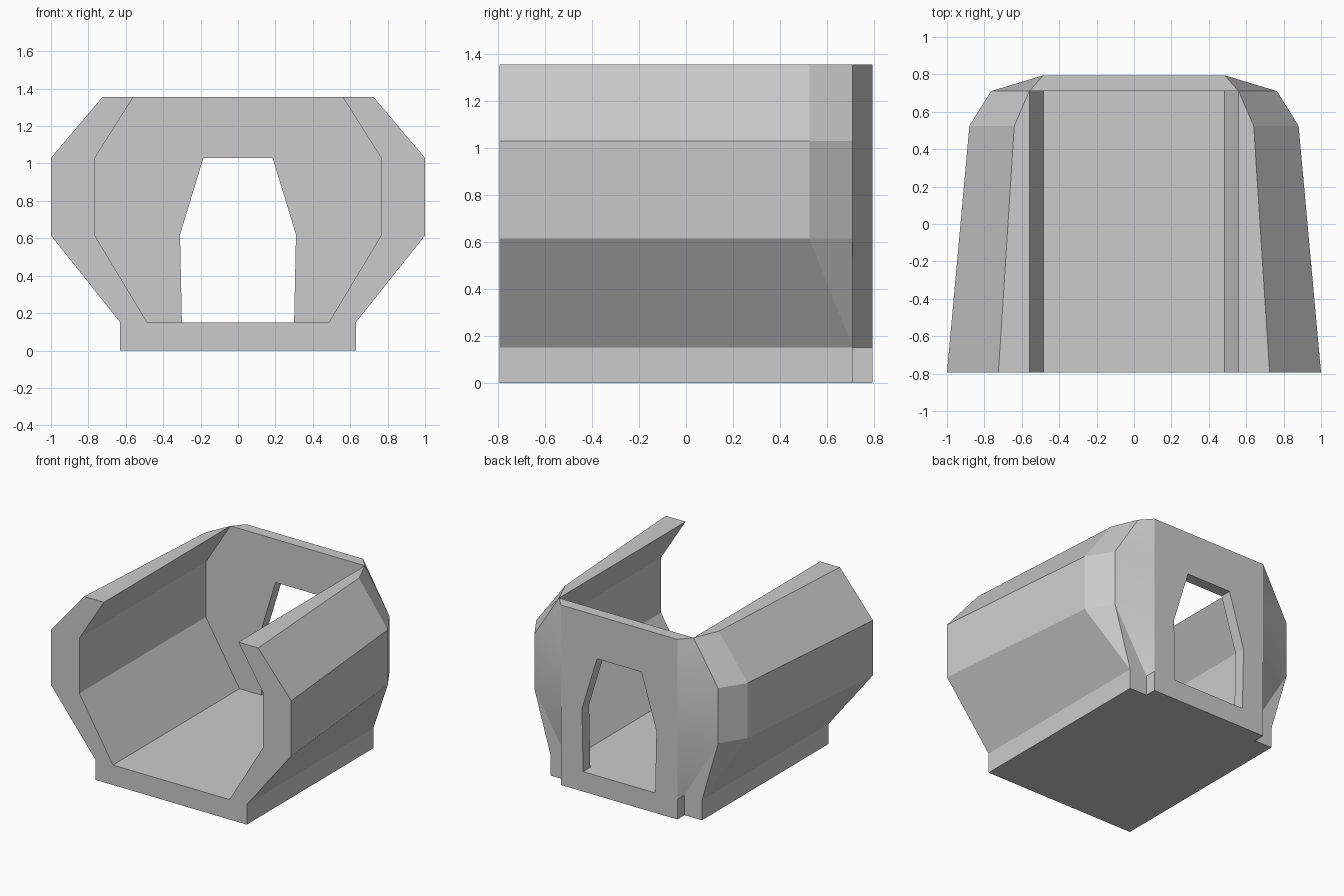
import bpy, bmesh

if "Cube" in bpy.data.objects:
    bpy.data.objects.remove(bpy.data.objects["Cube"])

FRONT, MID, END, BACK = -0.795, 0.525, 0.71, 0.795   # stations along y
Z = [0.15, 0.615, 1.03, 1.355]                       # profile heights
OUT_FRONT = [0.63, 1.0, 1.0, 0.725]                  # outer half widths
OUT_MID = [0.63, 0.88, 0.88, 0.64]
INNER = [0.485, 0.765, 0.765, 0.56]                  # inner half widths
PANEL = 0.485
DOOR = [(0.3, 0.15), (0.31, 0.62), (0.185, 1.03)]

bm = bmesh.new()


def vert(x, y, z):
    return bm.verts.new((x, y, z))


def ring(widths, y):
    return [vert(x, y, z) for x, z in zip(widths, Z)]


def face(*vs, smooth=False):
    f = bm.faces.new(vs)
    f.smooth = smooth


def strip(a, b, smooth=False):
    for i in range(len(a) - 1):
        face(a[i], a[i + 1], b[i + 1], b[i], smooth=smooth)


# Half-profile points, each from bottom to top
o = ring(OUT_FRONT, FRONT)
i = ring(INNER, FRONT)
m = ring(OUT_MID, MID)
m[0].co.y = END
e = ring(INNER, END)
p = ring([PANEL] * 4, BACK)
o0, b0 = vert(0.63, FRONT, 0), vert(0.63, END, 0)
e0, p0 = vert(PANEL, END, 0), vert(PANEL, BACK, 0)
cf0, cf1 = vert(0, FRONT, 0), vert(0, FRONT, Z[0])
cb0, ct_in, ct_out = vert(0, BACK, 0), vert(0, END, Z[3]), vert(0, BACK, Z[3])
din = [vert(x, END, z) for x, z in DOOR + [(0, 1.03)]]
dout = [vert(x, BACK, z) for x, z in DOOR + [(0, 1.03)]]
sill_in, sill_out = vert(0, END, Z[0]), vert(0, BACK, Z[0])

# Front rim, outer wall, tapered shoulder, inner wall
strip(o, i)
face(o0, o[0], i[0], cf1, cf0)
strip(o, m)
strip(m[1:], e[1:])
face(m[0], m[1], e[1])
face(m[0], e[1], e[0])
strip(i, e)
face(o[3], m[3], e[3], i[3])

# Base block with stepped back corner
face(o0, o[0], m[0], b0)
face(b0, m[0], e[0], e0)
face(e0, e[0], p[0], p0)
face(o0, b0, e0, p0, cb0, cf0)
face(i[0], e[0], din[0], sill_in, cf1)

# Back cap and wall with the doorway
strip(e, p, smooth=True)
face(e[3], p[3], ct_out, ct_in)
face(*e, ct_in, *reversed(din))
face(p0, *p, ct_out, *reversed(dout), sill_out, cb0)
strip(din, dout)
face(din[0], dout[0], sill_out, sill_in)

# Mirror the half shell
geom = bm.verts[:] + bm.edges[:] + bm.faces[:]
dup = bmesh.ops.duplicate(bm, geom=geom)["geom"]
for v in dup:
    if isinstance(v, bmesh.types.BMVert):
        v.co.x *= -1
bmesh.ops.remove_doubles(bm, verts=bm.verts[:], dist=0.0005)
bmesh.ops.recalc_face_normals(bm, faces=bm.faces[:])

mesh = bpy.data.meshes.new("open_shell_with_doorway")
bm.to_mesh(mesh)
bm.free()
bpy.context.collection.objects.link(bpy.data.objects.new("open_shell_with_doorway", mesh))
